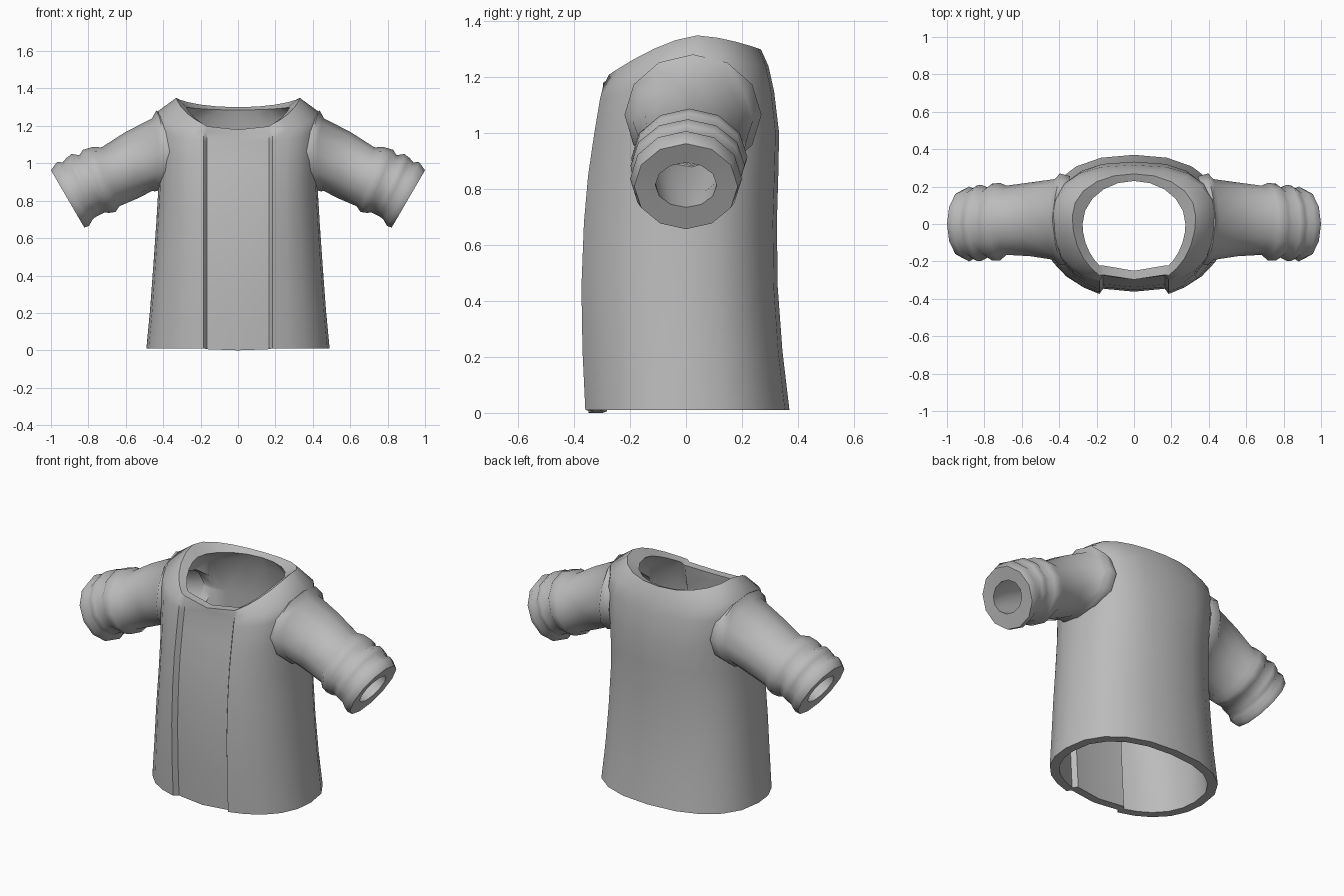
import bpy, bmesh, math

cloth = bpy.data.materials.new("grey_cloth")
cloth.diffuse_color = (0.5, 0.5, 0.5, 1)
EDGE = 0.185   # half width of the front opening


def loft(name, rings, closed=False, caps=False):
    """Skin a list of equal-length rings into one mesh object."""
    bm = bmesh.new()
    vs = [[bm.verts.new(p) for p in r] for r in rings]
    n = len(rings[0])
    for i in range(len(vs) if closed else len(vs) - 1):
        a, b = vs[i], vs[(i + 1) % len(vs)]
        for j in range(n):
            k = (j + 1) % n
            bm.faces.new((a[j], a[k], b[k], b[j]))
    if caps:
        bm.faces.new(vs[0])
        bm.faces.new(vs[-1])
    bmesh.ops.recalc_face_normals(bm, faces=bm.faces)
    me = bpy.data.meshes.new(name)
    bm.to_mesh(me)
    bm.free()
    me.materials.append(cloth)
    ob = bpy.data.objects.new(name, me)
    bpy.context.collection.objects.link(ob)
    return ob


def smooth(ob, angle):
    bpy.ops.object.select_all(action='DESELECT')
    ob.select_set(True)
    bpy.context.view_layer.objects.active = ob
    bpy.ops.object.shade_smooth_by_angle(angle=math.radians(angle))


def body_ring(a, yf, yb, zf, zs, zb, n=2.3, y0=0.0, recess=(0.012, 0.028), drop=0.0):
    """Half width, front/back depth, front/side/back height, roundness, centre,
    set-back of the centre panel (middle, edge) and its drop."""
    def curve(x):
        return max(0, 1 - (x / a) ** n) ** (1 / n)
    depth = (yf + y0) / curve(EDGE)
    # recessed centre panel
    half = [(0, -yf + recess[0], zf - drop), (EDGE - 0.02, -yf + recess[1], zf - drop * 0.4)]
    # front quarter from the panel edge to the side
    for k in (0, 0.3, 0.58, 0.82, 0.96, 1):
        x = EDGE + (a - EDGE) * k
        t = curve(x)
        half.append((x, y0 - depth * t, zs + (zf - zs) * min(1, t / curve(EDGE)) ** 1.5))
    # back quarter
    for d in (18, 36, 54, 72, 90):
        c, s = math.cos(math.radians(d)), math.sin(math.radians(d))
        half.append((a * max(c, 0) ** (2 / n), y0 + (yb - y0) * s ** (2 / n),
                     zs + (zb - zs) * s ** 1.5))
    half[-1] = (0, yb, zb)
    return half + [(-x, y, z) for x, y, z in half[-2:0:-1]]


# Coat body: outside, neckline band, then lining
band = (-0.022, 0.003)
rings = [
    (0.49, 0.36, 0.37, 0.01, 0.01, 0.01, 2.3, 0, (0.012, 0.028), 0.01),
    (0.47, 0.37, 0.345, 0.22, 0.22, 0.22),
    (0.453, 0.374, 0.328, 0.45, 0.45, 0.45),
    (0.437, 0.365, 0.325, 0.68, 0.68, 0.68),
    (0.427, 0.35, 0.33, 0.85, 0.85, 0.85, 2.4),
    (0.425, 0.328, 0.333, 1.0, 1.04, 1.0, 2.6),
    (0.437, 0.308, 0.315, 1.12, 1.2, 1.15, 2.6, 0.02),
    (0.437, 0.296, 0.295, 1.17, 1.272, 1.24, 2.4, 0.03, (0.0, 0.02), 0.01),
    (0.33, 0.275, 0.268, 1.21, 1.35, 1.30, 2.1, 0.04, band, 0.03),
    (0.275, 0.222, 0.23, 1.21, 1.30, 1.285, 2.0, 0.0, (-0.028, 0.0), 0.03),
    (0.37, 0.25, 0.255, 1.14, 1.235, 1.21, 2.3, 0.03, (0.0, 0.02)),
    (0.385, 0.285, 0.29, 1.0, 1.04, 1.0, 2.5),
    (0.395, 0.325, 0.285, 0.7, 0.7, 0.7),
    (0.412, 0.333, 0.288, 0.4, 0.4, 0.4),
    (0.437, 0.31, 0.318, 0.01, 0.01, 0.01, 2.3, 0, (0.012, 0.028), 0.01),
]
body = loft("coat_body", [body_ring(*r) for r in rings], closed=True)


def sleeve_ring(side, top, bottom, front, back, bend=0.0, n=12):
    """Tilted oval between a top and a bottom point; bend wraps it round the body."""
    out = []
    mid, rad = (back - front) / 2, (back + front) / 2
    for i in range(n):
        t = 2 * math.pi * i / n
        c, s = math.cos(t), math.sin(t)
        m = (1 + c) / 2
        x = bottom[0] + (top[0] - bottom[0]) * m - bend * abs(s) ** 1.5
        z = bottom[1] + (top[1] - bottom[1]) * m
        out.append((side * x, mid + rad * s, z))
    return out


sleeve = [
    ((0.40, 1.26), (0.40, 0.86), 0.21, 0.255, 0.06),     # tucked into the armhole
    ((0.437, 1.282), (0.445, 0.85), 0.22, 0.27, 0.045),  # seam ridge
    ((0.46, 1.24), (0.46, 0.852), 0.192, 0.24, 0.035),
    ((0.60, 1.168), (0.53, 0.815), 0.172, 0.222, 0.01),
    ((0.73, 1.085), (0.635, 0.77), 0.165, 0.205),
    ((0.775, 1.088), (0.655, 0.74), 0.195, 0.22),        # gathered cuff folds
    ((0.83, 1.072), (0.69, 0.735), 0.195, 0.215),
    ((0.848, 1.043), (0.715, 0.737), 0.18, 0.195),
    ((0.89, 1.05), (0.745, 0.722), 0.198, 0.21),
    ((0.918, 1.028), (0.765, 0.71), 0.197, 0.205),
    ((0.938, 1.004), (0.78, 0.695), 0.188, 0.19),
    ((0.967, 1.008), (0.797, 0.665), 0.2, 0.2),
    ((1.0, 0.963), (0.822, 0.657), 0.185, 0.185),
    ((0.955, 0.895), (0.865, 0.735), 0.11, 0.11),        # cuff opening
    ((0.86, 0.975), (0.75, 0.775), 0.125, 0.125),
    ((0.72, 1.05), (0.64, 0.81), 0.135, 0.165),
    ((0.585, 1.13), (0.535, 0.85), 0.142, 0.19),
    ((0.385, 1.21), (0.385, 0.89), 0.175, 0.215, 0.04),
]

for side, word in ((1, "right"), (-1, "left")):
    ob = loft(word + "_sleeve", [sleeve_ring(side, *r) for r in sleeve])
    smooth(ob, 70)
    # open the body wall into the sleeve
    ends = [((0.5, 1.18), (0.5, 0.885), 0.165, 0.205), ((0.2, 1.18), (0.2, 0.885), 0.165, 0.205)]
    cutter = loft("armhole_cutter", [sleeve_ring(side, *r) for r in ends], caps=True)
    cutter.hide_render = True
    mod = body.modifiers.new("armhole", 'BOOLEAN')
    mod.operation, mod.solver, mod.object = 'DIFFERENCE', 'EXACT', cutter
    bpy.context.view_layer.objects.active = body
    bpy.ops.object.modifier_apply(modifier=mod.name)
    bpy.data.objects.remove(cutter)
smooth(body, 55)
